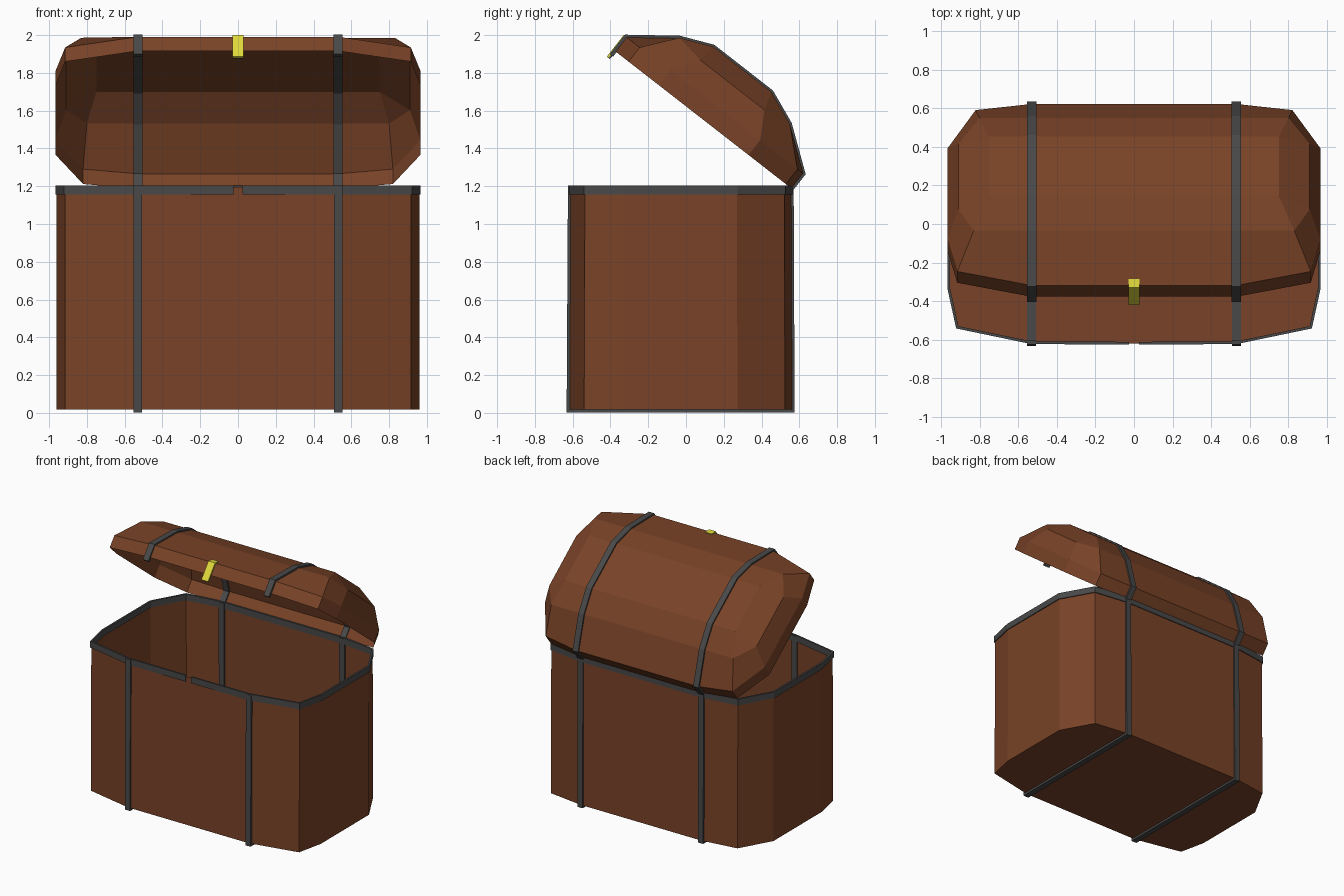
import bpy, bmesh, math
from mathutils import Vector

if "Cube" in bpy.data.objects:
    bpy.data.objects.remove(bpy.data.objects["Cube"])


def material(name, rgb):
    m = bpy.data.materials.new(name)
    m.diffuse_color = (*rgb, 1)
    m.use_nodes = True
    m.node_tree.nodes["Principled BSDF"].inputs["Base Color"].default_value = m.diffuse_color
    return m


WOOD = material("brown wood", (0.19, 0.055, 0.020))
IRON = material("dark grey iron", (0.066, 0.066, 0.066))
BRASS = material("yellow brass", (0.75, 0.70, 0.045))


def make(name, verts, faces, mat, closed=True):
    bm = bmesh.new()
    vs = [bm.verts.new(v) for v in verts]
    for f in faces:
        bm.faces.new([vs[i] for i in f])
    bmesh.ops.recalc_face_normals(bm, faces=bm.faces)
    me = bpy.data.meshes.new(name)
    bm.to_mesh(me)
    bm.free()
    me.materials.append(mat)
    ob = bpy.data.objects.new(name, me)
    bpy.context.collection.objects.link(ob)
    return ob


def strip(name, path, t, lo, hi, to3d, mat):
    """Flat bar following a 2D path: thickness t each side, lo..hi across."""
    pts = [Vector(p) for p in path]
    verts, faces, n = [], [], len(pts)
    for i, p in enumerate(pts):
        a = (p - pts[i - 1]).normalized() if i else None
        b = (pts[i + 1] - p).normalized() if i < n - 1 else None
        a, b = a or b, b or a
        d = (a + b).normalized()
        o = Vector((d.y, -d.x)) * t / max(0.5, d.dot(a))
        for q, w in ((p - o, lo), (p + o, lo), (p + o, hi), (p - o, hi)):
            verts.append(to3d(q, w))
    for i in range(n - 1):
        k = 4 * i
        for j in range(4):
            m = (j + 1) % 4
            faces.append((k + j, k + m, k + 4 + m, k + 4 + j))
    e = 4 * n - 4
    faces += [(0, 1, 2, 3), (e, e + 1, e + 2, e + 3)]
    return make(name, verts, faces, mat)


# Body: open-topped box with chamfered plan
half = [(0.53, -0.615), (0.915, -0.535), (0.96, -0.33),
        (0.96, 0.27), (0.82, 0.52), (0.53, 0.56)]
plan = half + [(-x, y) for x, y in reversed(half)]
n = len(plan)
body_verts = [(x, y * 1.008, 0.018) for x, y in plan] + [(x, y, 1.195) for x, y in plan]
body_faces = [tuple(range(n))] + [(i, (i + 1) % n, n + (i + 1) % n, n + i) for i in range(n)]
make("chest_body", body_verts, body_faces, WOOD)

# Iron rim, with a small gap at the front for the lock
rim = [(0.025, -0.617)] + plan + [(-0.025, -0.617)]
strip("rim", rim, 0.007, 1.155, 1.205, lambda q, w: (q.x, q.y, w), IRON)

# Lid frame: u runs from hinge to front edge, h is height above the lid opening
ANGLE = math.radians(37.9)
C, S = math.cos(ANGLE), math.sin(ANGLE)


def lid(x, u, h):
    return (x, 0.56 - C * u + S * h, 1.187 + S * u + C * h)


# Lid: (u at strap, u at end, h, x of end) for each profile point
profile = [(0.0, 0.04, 0, 0.82), (0.0, 0.04, 0.10, 0.82),
           (0.22, 0.22, 0.265, 0.80), (0.40, 0.40, 0.338, 0.75),
           (0.79, 0.79, 0.338, 0.75), (0.96, 0.96, 0.265, 0.83),
           (1.187, 1.095, 0.095, 0.915), (1.187, 1.095, 0, 0.915)]
side = [(0.29, 0, 0.965), (0.29, 0.10, 0.965), (0.37, 0.24, 0.91),
        (0.80, 0.24, 0.91), (0.89, 0.10, 0.965), (0.89, 0, 0.965)]
verts, faces = [], []
for us, ue, h, x in profile:
    verts += [lid(-x, ue, h), lid(-0.53, us, h), lid(0.53, us, h), lid(x, ue, h)]
for i in range(7):
    for j in range(3):
        k = 4 * i + j
        faces.append((k, k + 1, k + 5, k + 4))
for s, col in ((-1, 0), (1, 3)):
    b = len(verts)
    verts += [lid(s * x, u, h) for u, h, x in side]
    P = [4 * i + col for i in range(8)]
    M = [b + i for i in range(6)]
    faces += [(P[0], P[1], M[1], M[0]), (P[1], P[2], M[2], M[1]), (P[2], P[3], M[2]),
              (P[3], P[4], M[3], M[2]), (P[4], P[5], M[3]), (P[5], P[6], M[4], M[3]),
              (P[6], P[7], M[5], M[4]), (M[0], M[1], M[4], M[5]), (M[1], M[2], M[3], M[4])]
make("lid", verts, faces, WOOD)

# Iron straps around the body and over the lid
body_path = [(-0.613, 1.2), (-0.62, 0.013), (0.563, 0.013), (0.558, 1.2)]
lid_path = [(p[0], p[2]) for p in profile]
lid_path[-1] = (1.187, -0.03)
for tag, cx in (("left", -0.53), ("right", 0.53)):
    strip("body_strap_" + tag, body_path, 0.012, cx - 0.023, cx + 0.023,
          lambda q, w: (w, q.x, q.y), IRON)
    strip("lid_strap_" + tag, lid_path, 0.011, cx - 0.024, cx + 0.024,
          lambda q, w: lid(w, q.x, q.y), IRON)

# Lock hasp on the lid's front edge, with an iron backing on its hanging end
strip("hasp", [(1.16, 0.115), (1.196, 0.092), (1.196, -0.05)], 0.006, -0.029, 0.029,
      lambda q, w: lid(w, q.x, q.y), BRASS)
strip("hasp_backing", [(1.185, 0.0), (1.185, -0.05)], 0.004, -0.025, 0.025,
      lambda q, w: lid(w, q.x, q.y), IRON)
